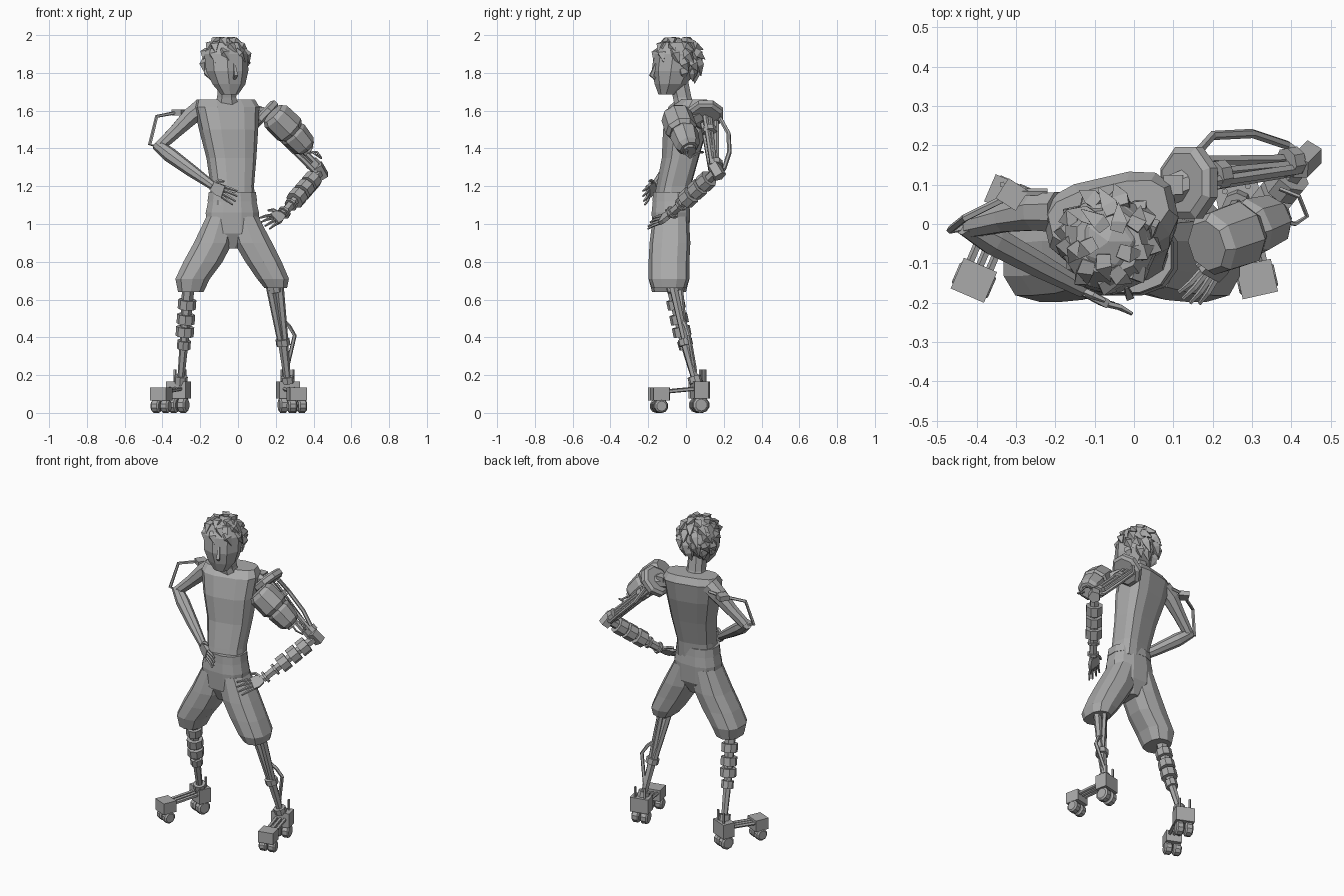
import bpy, bmesh, math, random
from mathutils import Vector, Matrix

if "Cube" in bpy.data.objects:
    bpy.data.objects.remove(bpy.data.objects["Cube"])
random.seed(4)

grey = bpy.data.materials.new("plain_grey")
grey.use_nodes = True
grey.diffuse_color = (.4, .4, .4, 1)
grey.node_tree.nodes["Principled BSDF"].inputs["Base Color"].default_value = grey.diffuse_color


def finish(name, bm):
    bmesh.ops.recalc_face_normals(bm, faces=bm.faces)
    mesh = bpy.data.meshes.new(name)
    bm.to_mesh(mesh)
    bm.free()
    mesh.materials.append(grey)
    obj = bpy.data.objects.new(name, mesh)
    bpy.context.collection.objects.link(obj)


def skin(name, rings):
    """Join rings of points into a closed flat-faced shell."""
    bm = bmesh.new()
    loops = [[bm.verts.new(p) for p in ring] for ring in rings]
    count = len(loops[0])
    for low, high in zip(loops, loops[1:]):
        for i in range(count):
            j = (i + 1) % count
            bm.faces.new((low[i], low[j], high[j], high[i]))
    bm.faces.new(loops[0][::-1])
    bm.faces.new(loops[-1])
    finish(name, bm)


def stack(name, levels, sides=10, yaw=0, power=.8):
    """Stack of level rings, each given as z, x, y, half width, half depth."""
    turn = Matrix.Rotation(math.radians(yaw), 3, 'Z')
    rings = []
    for z, x, y, wide, deep in levels:
        ring = []
        for i in range(sides):
            a = math.tau * (i + .5) / sides
            c, s = math.cos(a), math.sin(a)
            p = Vector((wide * math.copysign(abs(c) ** power, c),
                        deep * math.copysign(abs(s) ** power, s), 0))
            ring.append(Vector((x, y, z)) + turn @ p)
        rings.append(ring)
    skin(name, rings)


def tube(name, path, radii, sides=6):
    """Sweep a polygon along a path, one radius or one per point."""
    path = [Vector(p) for p in path]
    if not isinstance(radii, (list, tuple)):
        radii = [radii] * len(path)
    frame, rings = None, []
    for k, p in enumerate(path):
        way = (path[min(k + 1, len(path) - 1)] - path[max(k - 1, 0)]).normalized()
        if frame is None:
            frame = way.to_track_quat('Z', 'Y')
        else:
            frame = old.rotation_difference(way) @ frame
        old = way
        angles = [math.tau * (i + .5) / sides for i in range(sides)]
        rings.append([p + frame @ Vector((math.cos(a), math.sin(a), 0)) * radii[k]
                      for a in angles])
    skin(name, rings)


def bands(name, start, end, spots, radius, length=.035, sides=8):
    """Collars spaced along a straight limb."""
    start, end = Vector(start), Vector(end)
    half = (end - start).normalized() * length / 2
    for n, spot in enumerate(spots):
        c = start.lerp(end, spot)
        tube(f"{name}_{n + 1}", [c - half, c + half], radius, sides)


def box(name, centre, size, yaw):
    bm = bmesh.new()
    bmesh.ops.create_cube(bm, size=1, matrix=Matrix.Translation(centre)
                          @ Matrix.Rotation(yaw, 4, 'Z') @ Matrix.Diagonal((*size, 1)))
    finish(name, bm)


def hand(side, wrist, knuckle, tip, spread):
    wrist, knuckle, tip, spread = map(Vector, (wrist, knuckle, tip, spread))
    way = (tip - wrist).normalized()
    normal = way.cross(spread).normalized() * .011
    rings = []
    for p, wide in ((wrist, .6), (wrist.lerp(knuckle, .5), 1), (knuckle, 1)):
        s = spread * wide
        rings.append([p + s + normal, p - s + normal, p - s - normal, p + s - normal])
    skin(side + "_palm", rings)
    for n, f in enumerate((-.85, -.3, .3, .85)):
        base, end = knuckle + spread * f, tip + spread * f * 1.5
        end = base.lerp(end, 1 - abs(f) * .2)
        tube(f"{side}_finger_{n + 1}", [base, base.lerp(end, .5) - normal * .4, end],
             [.009, .008, .005], 5)
    tube(side + "_thumb", [wrist, wrist + spread * 1.4 + way * .03,
                           wrist + spread * 1.7 + way * .06], [.011, .01, .006], 5)


# Torso, neck and shorts
stack("torso", [(1.1, -.03, -.08, .12, .09), (1.2, -.03, -.065, .112, .085),
                (1.35, -.035, -.03, .13, .09), (1.5, -.05, -.005, .154, .107),
                (1.62, -.06, .02, .172, .102), (1.66, -.065, .03, .155, .068)],
      12, yaw=13, power=.65)
stack("neck", [(1.6, -.06, 0, .075, .06), (1.67, -.06, -.02, .054, .052),
               (1.78, -.055, -.045, .05, .055)], 8)
stack("waistband", [(1.12, -.03, -.08, .135, .1), (1.17, -.03, -.08, .128, .097)], 12)
stack("shorts_seat", [(.87, -.03, -.08, .035, .06), (.95, -.03, -.08, .14, .1),
                      (1.06, -.03, -.08, .145, .105), (1.15, -.03, -.08, .125, .095)], 12)
stack("right_shorts_leg", [(1.04, -.09, -.08, .08, .095), (.9, -.132, -.085, .106, .108),
                           (.8, -.185, -.09, .108, .108), (.71, -.24, -.09, .095, .108),
                           (.64, -.25, -.09, .07, .09)])
stack("left_shorts_leg", [(1.04, .03, -.08, .08, .095), (.9, .08, -.085, .105, .108),
                          (.8, .135, -.09, .1, .108), (.71, .185, -.09, .088, .108),
                          (.66, .2, -.09, .062, .09)])

# Head turned a little to its left
stack("head", [(1.685, -.045, -.1, .045, .045), (1.74, -.05, -.08, .088, .085),
               (1.81, -.06, -.065, .113, .115), (1.9, -.065, -.055, .117, .115),
               (1.96, -.065, -.045, .085, .085)], 9, yaw=15, power=.9)
tube("nose", [(-.02, -.16, 1.85), (-.012, -.183, 1.785), (-.02, -.165, 1.77)],
     [.006, .014, .008], 4)

# Hair cap with swept locks lying close to it
crown = Vector((-.065, -.045, 1.866))
size = Vector((.116, .118, .12))


def on_hair(turn, lift, grow):
    return crown + size * grow * Vector((math.cos(turn) * math.cos(lift),
                                         math.sin(turn) * math.cos(lift), math.sin(lift)))


bm = bmesh.new()
bmesh.ops.create_icosphere(bm, subdivisions=2, radius=1,
                           matrix=Matrix.Translation(crown) @ Matrix.Diagonal((*size, 1)))
bmesh.ops.bisect_plane(bm, geom=bm.verts[:] + bm.edges[:] + bm.faces[:],
                       plane_co=crown + Vector((0, 0, -.02)),
                       plane_no=(.03, .14, .23), clear_inner=True)
bmesh.ops.holes_fill(bm, edges=[e for e in bm.edges if e.is_boundary])
finish("hair_cap", bm)
for row, (lift, count) in enumerate(((-.4, 5), (.05, 6), (.5, 9), (.9, 7), (1.25, 5))):
    arc = math.pi if row < 2 else math.tau
    for i in range(count):
        turn = arc * (i + random.uniform(.3, .7)) / count
        reach = random.uniform(.45, .65)
        swirl = .2 + row * .06
        # locks at the back stand out further than those at the sides and front
        flare = 1.09 + .2 * max(0, math.sin(turn)) ** 2
        tube(f"hair_lock_{row}_{i}", [on_hair(turn, lift, .9),
                                      on_hair(turn + swirl * .4, lift - reach * .4, .99),
                                      on_hair(turn + swirl, lift - reach, flare)],
             [.024, .029, .001], 4)

# Right arm, bent with the hand on the hip
elbow = (-.415, -.005, 1.41)
tube("right_upper_arm", [(-.19, .03, 1.615), (-.25, .03, 1.57), (-.33, .015, 1.49), elbow],
     [.055, .05, .038, .031], 8)
tube("right_forearm", [(-.43, 0, 1.42), (-.36, -.04, 1.365), (-.25, -.1, 1.285),
                       (-.13, -.165, 1.2)], [.03, .04, .034, .023], 8)
hand("right", (-.14, -.165, 1.2), (-.075, -.2, 1.17), (-.005, -.228, 1.132), (.01, -.004, .03))
tube("right_arm_bar", [(-.22, .08, 1.6), (-.3, .08, 1.595), (-.43, .015, 1.57),
                       (-.467, -.015, 1.42), elbow], .01, 5)
box("right_bar_mount", (-.31, .075, 1.59), (.06, .06, .03), 1)

# Left shoulder disc and upper arm armour
disc, axis = Vector((.14, .105, 1.58)), Vector((.72, 0, -.69))
tube("shoulder_disc", [disc - axis * .025, disc - axis * .013, disc + axis * .013,
                       disc + axis * .025], [.08, .098, .098, .08], 8)
tube("shoulder_hub", [(.05, .07, 1.59), disc], .04, 8)
box("shoulder_latch", (.1, .1, 1.61), (.05, .05, .03), 0)
tube("upper_armour", [(.185, -.055, 1.585), (.2, -.05, 1.57), (.272, -.025, 1.5),
                      (.287, -.02, 1.485)], [.066, .083, .086, .07], 8)
tube("lower_armour", [(.275, -.02, 1.495), (.295, -.01, 1.475), (.35, .01, 1.415),
                      (.362, .016, 1.4)], [.065, .077, .066, .05], 8)
tube("armour_end_disc", [(.355, .015, 1.405), (.375, .02, 1.385)], .035, 8)
tube("armour_bracket", [(.14, .08, 1.575), (.22, .0, 1.53)], .03, 4)
joint = Vector((.435, .165, 1.28))
for n, (y, drop) in enumerate(((.09, .03), (.125, 0), (.16, .02), (.1, -.02))):
    tube(f"upper_arm_rod_{n + 1}", [(.15, y, 1.56 - drop), (.42, y * .4 + .1, 1.295 - drop)],
         .015, 6)
bands("upper_arm_collar", (.16, .115, 1.545), joint, (.2, .87), .038)
tube("back_hose", [(.16, .18, 1.56), (.2, .225, 1.48), (.3, .23, 1.38), (.39, .2, 1.29), joint],
     .012, 6)
tube("front_hose", [(.37, .09, 1.38), (.42, .07, 1.38), (.44, .02, 1.35), (.41, 0, 1.37),
                    (.365, .01, 1.4)], .006, 5)
tube("left_elbow", [joint + Vector((-.02, -.02, .03)), joint + Vector((.015, .015, -.03))],
     .037, 5)

# Left forearm and hand
wrist = Vector((.235, -.085, 1.05))
tube("left_forearm_core", [joint, wrist], [.028, .024], 6)
bands("left_forearm_collar", joint, wrist, (.24, .42, .61), .05, .055)
bands("left_wrist_ring", joint, wrist, (.77, .95), .036, .014)
hand("left", wrist, (.19, -.13, 1.025), (.13, -.2, .998), (-.022, .012, .024))

# Lower legs
knee, shin, ankle = (-.262, -.075, .68), (-.285, -.012, .38), (-.305, .055, .15)
tube("right_shin", [knee, shin, ankle], [.034, .024, .018], 6)
bands("right_shin_collar", knee, shin, (.35, .61, .83), .048, .05)
bands("right_ankle_collar", shin, ankle, (.08, .9), .036, .045)
knee, shin, ankle = Vector((.19, -.075, .7)), Vector((.24, .0, .36)), Vector((.265, .055, .15))
for n, x in enumerate((-.026, .026)):
    tube(f"left_shin_rod_{n + 1}", [knee + Vector((x, 0, 0)), shin + Vector((x * .4, 0, 0))],
         [.024, .018], 6)
tube("left_shin_rear_rod", [knee + Vector((0, .04, 0)), shin], .015, 5)
tube("left_ankle_rod", [shin, ankle], [.026, .018], 6)
bands("left_shin_collar", knee, shin, (.12, .96), .038)
bands("left_ankle_collar", shin, ankle, (.88,), .036)
tube("left_shin_hose", [(.225, -.02, .5), (.27, .0, .46), (.3, .015, .41), (.26, .045, .24),
                        ankle], .011, 5)

# Wheeled feet
for side, heel, toe in (("right", Vector((-.315, .07, 0)), Vector((-.407, -.143, 0))),
                        ("left", Vector((.265, .07, 0)), Vector((.312, -.14, 0)))):
    way = (toe - heel).normalized()
    across = Vector((-way.y, way.x, 0))
    yaw = math.atan2(across.y, across.x)
    up = Vector((0, 0, 1))
    box(side + "_heel_block", heel + up * .122, (.112, .075, .09), yaw)
    box(side + "_toe_block", toe + up * .1, (.092, .085, .07), yaw)
    for n, s in enumerate((-1, 0, 1)):
        gap = across * s * .027
        tube(f"{side}_foot_rod_{n + 1}", [heel + gap + up * .13, toe + gap + up * .11], .011, 5)
    for n, s in enumerate((-1, 1)):
        for part, place, radius in (("heel", heel, .042), ("toe", toe, .036)):
            centre = place + up * radius + across * s * .027
            tube(f"{side}_{part}_wheel_{n + 1}", [centre + across * w for w in
                 (-.023, -.015, .015, .023)], [radius * .75, radius, radius, radius * .75], 10)
        spur = heel + across * s * .03 - way * .02
        tube(f"{side}_heel_spur_{n + 1}", [spur + up * .15, spur + up * .23], .008, 5)
